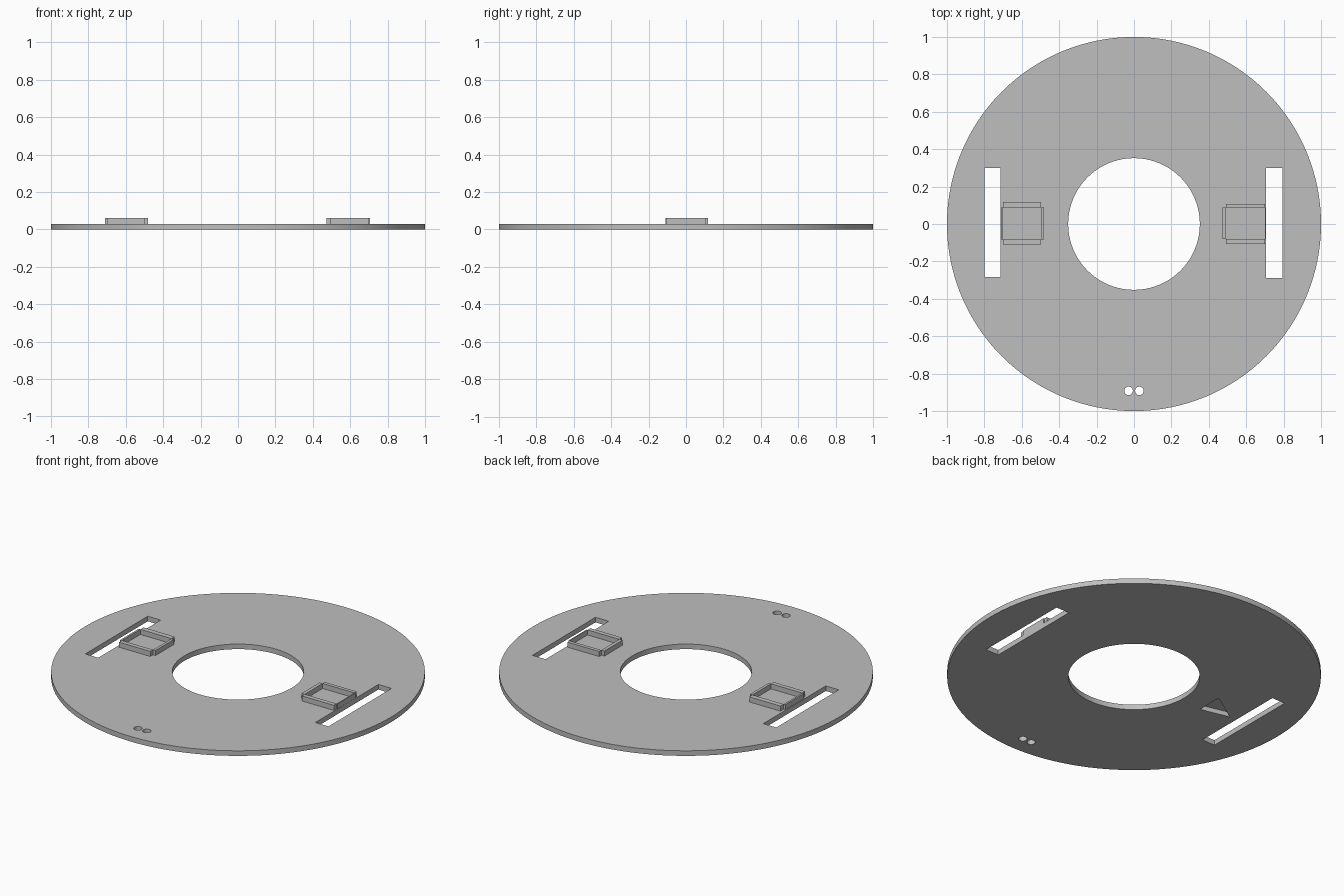
import bpy, bmesh, math
from mathutils import Matrix

cube = bpy.data.objects.get("Cube")
if cube:
    bpy.data.objects.remove(cube, do_unlink=True)

THICK = 0.03   # plate thickness
TOP = 0.06     # top of the sockets

grey = bpy.data.materials.new("mid grey")
grey.use_nodes = True
colour = (0.52, 0.52, 0.52, 1)
grey.diffuse_color = colour
grey.node_tree.nodes["Principled BSDF"].inputs["Base Color"].default_value = colour


def make_object(name, bm):
    bmesh.ops.recalc_face_normals(bm, faces=bm.faces)
    mesh = bpy.data.meshes.new(name)
    bm.to_mesh(mesh)
    bm.free()
    mesh.materials.append(grey)
    obj = bpy.data.objects.new(name, mesh)
    bpy.context.collection.objects.link(obj)
    return obj


def prism(name, outline, z0, z1):
    """Extrude a flat outline from z0 up to z1."""
    bm = bmesh.new()
    face = bm.faces.new([bm.verts.new((x, y, z0)) for x, y in outline])
    new = bmesh.ops.extrude_face_region(bm, geom=[face])["geom"]
    verts = [v for v in new if isinstance(v, bmesh.types.BMVert)]
    bmesh.ops.translate(bm, verts=verts, vec=(0, 0, z1 - z0))
    return make_object(name, bm)


def rectangle(x0, x1, y0, y1):
    return [(x0, y0), (x1, y0), (x1, y1), (x0, y1)]


def cylinder(name, x, y, radius, sides, z0, z1):
    bm = bmesh.new()
    bmesh.ops.create_cone(bm, cap_ends=True, segments=sides, radius1=radius,
                          radius2=radius, depth=z1 - z0,
                          matrix=Matrix.Translation((x, y, (z0 + z1) / 2)))
    return make_object(name, bm)


# Round plate
plate = cylinder("round_plate", 0, 0, 1, 128, 0, THICK)

# Centre hole, two slots, pair of small holes, pocket on the underside
low, high = -0.1, 0.1
cutters = [
    cylinder("centre_cutter", 0, 0, 0.352, 96, low, high),
    prism("right_slot_cutter", rectangle(-0.80, -0.715, -0.283, 0.30), low, high),
    prism("left_slot_cutter", rectangle(0.707, 0.793, -0.288, 0.30), low, high),
    prism("pocket_cutter", [(-0.495, -0.04), (-0.495, 0.115), (-0.67, 0.0)], low, THICK - 0.003),
]
for x in (-0.029, 0.029):
    cutters.append(cylinder("pin_hole_cutter", x, -0.892, 0.023, 16, low, high))

bpy.context.view_layer.objects.active = plate
for cutter in cutters:
    cutter.hide_render = True
    mod = plate.modifiers.new("cut", "BOOLEAN")
    mod.operation = "DIFFERENCE"
    mod.solver = "EXACT"
    mod.object = cutter
    bpy.ops.object.modifier_apply(modifier=mod.name)
    bpy.data.objects.remove(cutter, do_unlink=True)

bpy.ops.object.select_all(action="DESELECT")
plate.select_set(True)
bpy.ops.object.shade_smooth_by_angle(angle=math.radians(30))


# Open sockets: four walls around a square, with notched corners
def socket(side, inner, outer):
    ix0, ix1, iy0, iy1 = inner
    ox0, ox1, oy0, oy1 = outer
    walls = {
        "front": (ix0, ix1, oy0, iy0),
        "back": (ix0, ix1, iy1, oy1),
        "right": (ox0, ix0, iy0, iy1),
        "left": (ix1, ox1, iy0, iy1),
    }
    for where, bounds in walls.items():
        prism(f"{side}_socket_{where}_wall", rectangle(*bounds), THICK - 0.002, TOP)


socket("right", (-0.70, -0.496, -0.084, 0.088), (-0.711, -0.48, -0.11, 0.118))
socket("left", (0.492, 0.70, -0.08, 0.087), (0.472, 0.706, -0.106, 0.108))
